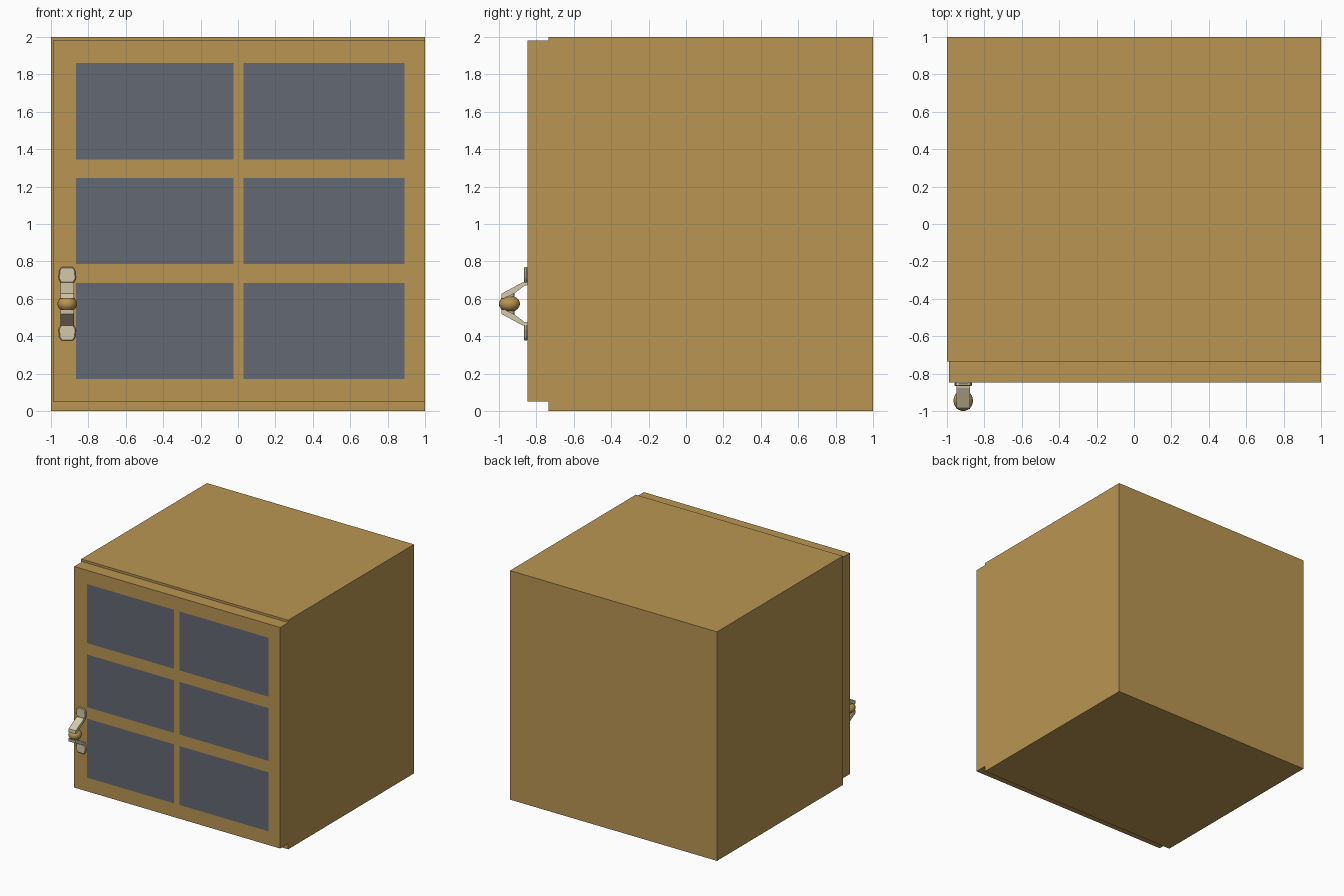
import bpy, bmesh, math

if "Cube" in bpy.data.objects:
    bpy.data.objects.remove(bpy.data.objects["Cube"])


def material(name, rgb):
    m = bpy.data.materials.new(name)
    m.diffuse_color = (*rgb, 1)
    m.use_nodes = True
    m.node_tree.nodes["Principled BSDF"].inputs["Base Color"].default_value = m.diffuse_color
    return m


WOOD = material("wood", (0.49, 0.305, 0.084))
GLASS = material("grey glass", (0.127, 0.138, 0.168))
CREAM = material("cream metal", (0.66, 0.58, 0.40))


def finish(name, bm, *mats):
    bmesh.ops.recalc_face_normals(bm, faces=bm.faces)
    me = bpy.data.meshes.new(name)
    bm.to_mesh(me)
    bm.free()
    for m in mats:
        me.materials.append(m)
    ob = bpy.data.objects.new(name, me)
    bpy.context.collection.objects.link(ob)
    return ob


def prism(name, loop, step, mat):
    """Extrude a closed outline of 3D points along a vector."""
    bm = bmesh.new()
    face = bm.faces.new([bm.verts.new(p) for p in loop])
    ext = bmesh.ops.extrude_face_region(bm, geom=[face], use_keep_orig=True)
    verts = [v for v in ext["geom"] if isinstance(v, bmesh.types.BMVert)]
    bmesh.ops.translate(bm, verts=verts, vec=step)
    return finish(name, bm, mat)


# Cabinet body
prism("cabinet_body", [(-1, -0.735, 0), (1, -0.735, 0), (1, 1, 0), (-1, 1, 0)],
      (0, 0, 2), WOOD)

# Door slab: front grid whose odd cells are the flush glass panes
xs = [-0.99, -0.865, -0.025, 0.03, 0.89, 1.0]
zs = [0.05, 0.17, 0.685, 0.785, 1.245, 1.345, 1.86, 1.98]
bm = bmesh.new()
grid = [[bm.verts.new((x, -0.847, z)) for z in zs] for x in xs]
for i in range(len(xs) - 1):
    for j in range(len(zs) - 1):
        f = bm.faces.new((grid[i][j], grid[i + 1][j], grid[i + 1][j + 1], grid[i][j + 1]))
        f.material_index = 1 if i % 2 and j % 2 else 0
ext = bmesh.ops.extrude_face_region(bm, geom=bm.faces[:], use_keep_orig=True)
for g in ext["geom"]:
    if isinstance(g, bmesh.types.BMVert):
        g.co.y = -0.735
    elif isinstance(g, bmesh.types.BMFace):
        g.material_index = 0
finish("door", bm, WOOD, GLASS)

# Handle: two mirrored mounting plates and slanted arms
HX, HZ = -0.913, 0.573
for side, label in ((1, "upper"), (-1, "lower")):
    plate = [(-0.034, 0.112), (0.034, 0.112), (0.047, 0.135), (0.043, 0.180),
             (0.030, 0.197), (-0.030, 0.197), (-0.043, 0.180), (-0.047, 0.135)]
    ob = prism(label + "_handle_plate",
               [(HX + x, -0.847, HZ + side * z) for x, z in plate],
               (0, -0.02, 0), CREAM)
    bev = ob.modifiers.new("soft edge", "BEVEL")
    bev.width, bev.segments = 0.005, 1
    arm = [(-0.847, 0.118), (-0.876, 0.114), (-0.985, 0.055), (-0.988, 0.030),
           (-0.972, 0.030), (-0.915, 0.058), (-0.862, 0.098), (-0.847, 0.100)]
    prism(label + "_handle_arm",
          [(HX - 0.035, y, HZ + side * z) for y, z in arm], (0.07, 0, 0), CREAM)
    # Collar joining the arm to the knob
    bpy.ops.mesh.primitive_cylinder_add(vertices=16, radius=0.026, depth=0.022,
                                        location=(HX, -0.944, HZ + side * 0.045))
    bpy.context.object.name = label + "_knob_collar"
    bpy.context.object.data.materials.append(CREAM)

# Wooden knob
bpy.ops.mesh.primitive_uv_sphere_add(segments=24, ring_count=14, radius=1,
                                     location=(HX, -0.944, HZ))
knob = bpy.context.object
knob.name = "knob"
knob.scale = (0.052, 0.056, 0.044)
knob.data.materials.append(WOOD)
bpy.ops.object.shade_smooth_by_angle(angle=math.radians(40))
